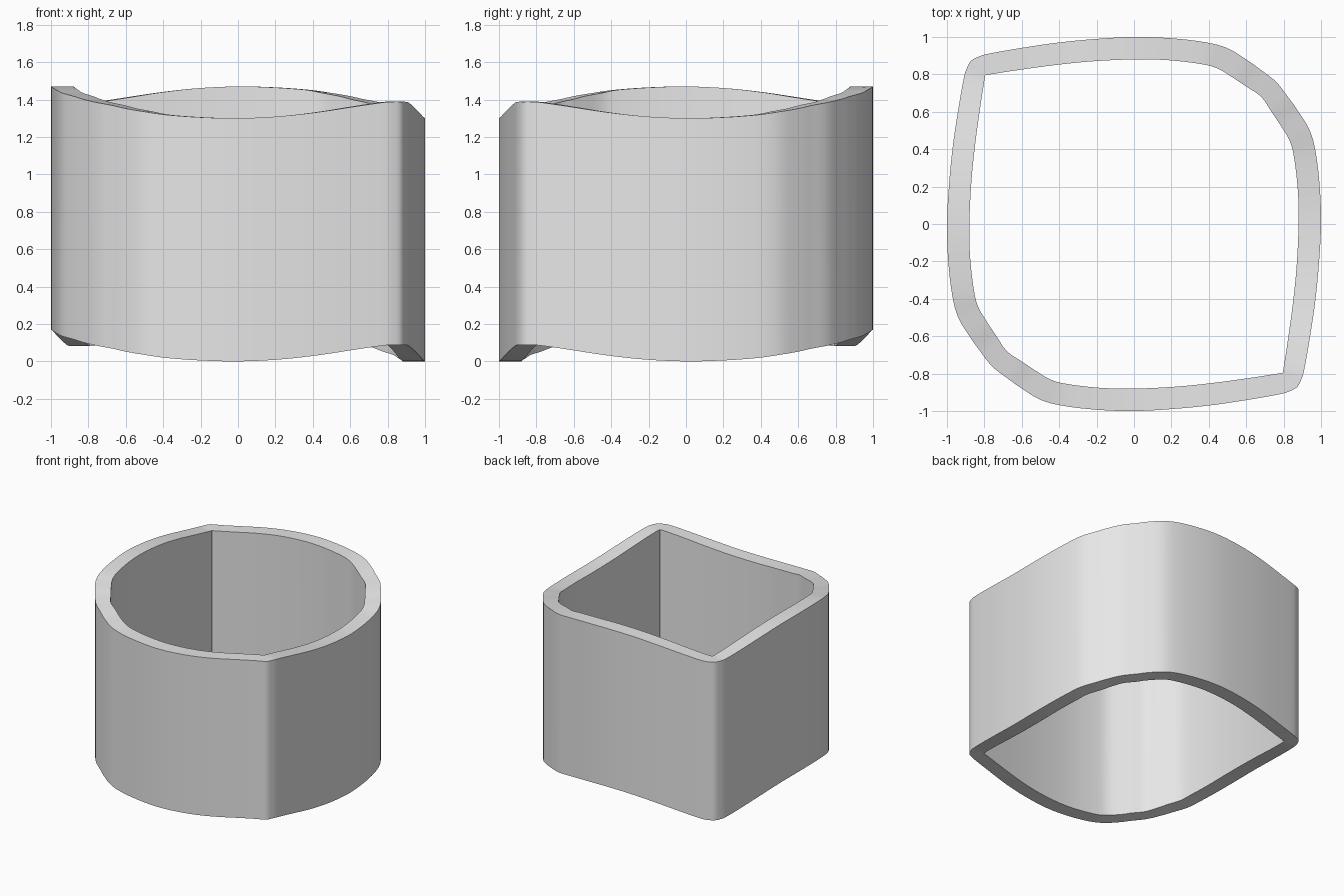
import bpy
import bmesh
from math import radians

default_cube = bpy.data.objects.get("Cube")
if default_cube:
    bpy.data.objects.remove(default_cube, do_unlink=True)

WALL_HEIGHT = 1.30
RIM_WAVE = 0.17
STEPS = 4

# One quarter of the wall: outer x, outer y, inner x, inner y, edge lift
quarter = [
    (.872, -.872, .795, -.795, .088),
    (.895, -.83, .797, -.785, .088),
    (.91, -.78, .802, -.755, .085),
    (.935, -.64, .823, -.62, .065),
    (.967, -.43, .85, -.42, .033),
    (.988, -.22, .87, -.22, .01),
    (1, 0, .88, 0, 0),
    (.993, .2, .876, .18, .005),
    (.972, .38, .855, .36, .018),
    (.94, .5, .83, .45, .035),
    (.88, .6, .775, .54, .052),
    (.83, .67, .735, .6, .068),
    (.76, .76, .68, .68, .085),
]


def flip_back(station):
    """Mirror across one diagonal, turning the wave upside down."""
    ox, oy, ix, iy, lift = station
    return (oy, ox, iy, ix, RIM_WAVE - lift)


def flip_side(station):
    """Mirror across the other diagonal, keeping the wave."""
    ox, oy, ix, iy, lift = station
    return (-oy, -ox, -iy, -ix, lift)


def smooth_loop(stations):
    """Round a closed loop of stations with a spline through each one."""
    result = []
    count = len(stations)
    for i in range(count):
        before, start, end, after = (stations[(i + k) % count] for k in (-1, 0, 1, 2))
        for step in range(STEPS):
            t = step / STEPS
            result.append(tuple(
                b + .5 * t * (c - a + t * (2*a - 5*b + 4*c - d + t * (3*(b - c) + d - a)))
                for a, b, c, d in zip(before, start, end, after)))
    return result


def make_material(name, colour):
    material = bpy.data.materials.new(name)
    material.use_nodes = True
    material.diffuse_color = colour
    material.node_tree.nodes["Principled BSDF"].inputs["Base Color"].default_value = colour
    return material


# Mirror the quarter twice into a full loop
half = quarter + [flip_back(s) for s in reversed(quarter[:-1])]
loop = half + [flip_side(s) for s in reversed(half[1:-1])]
stations = smooth_loop(loop)

# Build the hollow wall, with a four-cornered section at each station
bm = bmesh.new()
sections = []
for ox, oy, ix, iy, lift in stations:
    top = lift + WALL_HEIGHT
    corners = ((ox, oy, lift), (ox, oy, top), (ix, iy, top), (ix, iy, lift))
    sections.append([bm.verts.new(corner) for corner in corners])

for i, section in enumerate(sections):
    following = sections[(i + 1) % len(sections)]
    for k in range(4):
        n = (k + 1) % 4
        bm.faces.new((section[k], following[k], following[n], section[n]))
bmesh.ops.recalc_face_normals(bm, faces=bm.faces)

mesh = bpy.data.meshes.new("wavy_open_tube")
bm.to_mesh(mesh)
bm.free()
mesh.materials.append(make_material("light_grey", (.8, .8, .8, 1)))

tube = bpy.data.objects.new("wavy_open_tube", mesh)
bpy.context.collection.objects.link(tube)

# Smooth walls with crisp rims
bpy.ops.object.select_all(action="DESELECT")
tube.select_set(True)
bpy.context.view_layer.objects.active = tube
bpy.ops.object.shade_smooth_by_angle(angle=radians(30))
